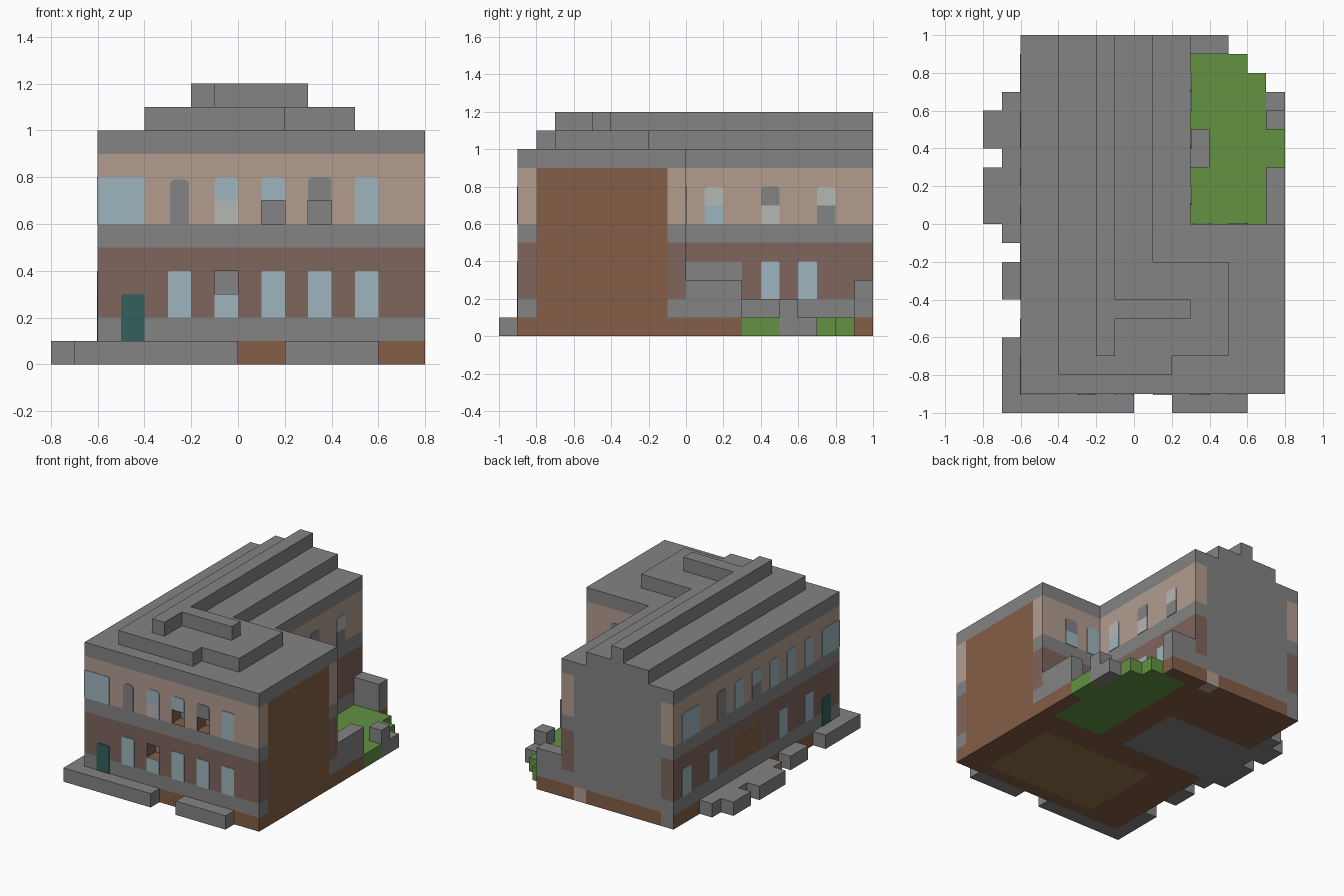
import bpy, bmesh, math
from mathutils import Vector

cube = bpy.data.objects.get("Cube")
if cube:
    bpy.data.objects.remove(cube, do_unlink=True)

# Materials, given as display hex and converted to linear
PALETTE = {"stone grey": "838383", "tan plaster": "B29C8F", "dusky brick": "7E655D",
           "brown brick": "845E46", "window blue": "9DB5BD", "pale grey": "B5B7B5",
           "door teal": "34605C", "grass green": "629242", "olive floor": "94754C"}
MATS = {}
for mat_name, code in PALETTE.items():
    rgb = [int(code[i:i + 2], 16) / 255 for i in (0, 2, 4)]
    colour = [((c + 0.055) / 1.055) ** 2.4 for c in rgb] + [1]
    m = bpy.data.materials.new(mat_name)
    m.use_nodes = True
    m.diffuse_color = colour
    m.node_tree.nodes["Principled BSDF"].inputs["Base Color"].default_value = colour
    MATS[mat_name] = m
NAMES = list(PALETTE)
GREY, TAN, DUSKY, BROWN, BLUE, PALE, TEAL, GREEN, OLIVE = NAMES


def finish(name, bm, mats):
    bmesh.ops.recalc_face_normals(bm, faces=bm.faces)
    me = bpy.data.meshes.new(name)
    bm.to_mesh(me)
    bm.free()
    for n in mats:
        me.materials.append(MATS[n])
    ob = bpy.data.objects.new(name, me)
    bpy.context.collection.objects.link(ob)
    return ob


def prism(name, points, direction, mat):
    """Extrude a flat outline along a direction."""
    bm = bmesh.new()
    face = bm.faces.new([bm.verts.new(p) for p in points])
    ext = bmesh.ops.extrude_face_region(bm, geom=[face])
    moved = [g for g in ext["geom"] if isinstance(g, bmesh.types.BMVert)]
    bmesh.ops.translate(bm, verts=moved, vec=direction)
    return finish(name, bm, [mat])


def box(name, x0, x1, y0, y1, z0, z1, mat):
    outline = [(x0, y0, z0), (x1, y0, z0), (x1, y1, z0), (x0, y1, z0)]
    return prism(name, outline, (0, 0, z1 - z0), mat)


# Wall colouring rules
def band(z):
    for top, mat in ((.1, BROWN), (.2, GREY), (.5, DUSKY), (.6, GREY), (.9, TAN)):
        if z < top:
            return mat
    return GREY


def paint(c, n):
    x, y, z = c
    if n.z > .5:
        return GREY
    if n.z < -.5:
        if -.3 < x < .6 and -.8 < y < -.2:
            return OLIVE
        if x < .1 and 0 < y < .5:
            return GREY
        return TAN if .1 < x < .2 and y > .9 else BROWN
    if n.x > .5:
        if x > .75 and -.8 < y < -.1 and z < .9:
            return BROWN
        if x < .35 and y < .3 and .2 < z < .4:
            return GREY
    if n.x < -.5 and 0 < y < .3 and .2 < z < .4:
        return BROWN
    if n.y > .5 and y > .95:
        if z < .1:
            return TAN if .1 < x < .2 else GREY if x < -.5 else BROWN
        if -.5 < x < .2:
            return GREY
    return band(z)


def wing(name, lo, hi, holes=()):
    """A block cut into a regular grid, painted by rule, with recessed openings."""
    bm = bmesh.new()
    bmesh.ops.create_cube(bm, size=1)
    lo, hi = Vector(lo), Vector(hi)
    for v in bm.verts:
        v.co = [lo[i] + (v.co[i] + .5) * (hi[i] - lo[i]) for i in range(3)]
    for axis in range(3):
        normal = [float(axis == i) for i in range(3)]
        for k in range(1, round((hi[axis] - lo[axis]) * 10)):
            point = lo.copy()
            point[axis] += k / 10
            bmesh.ops.bisect_plane(bm, geom=bm.verts[:] + bm.edges[:] + bm.faces[:],
                                   plane_co=point, plane_no=normal)
    bm.normal_update()
    openings = []
    for f in bm.faces:
        c = f.calc_center_median()
        f.material_index = NAMES.index(paint(c, f.normal))
        if f.normal.y < -.5 and any(abs(c.x - x) < .04 and abs(c.z - z) < .04 for x, z in holes):
            openings.append(f)
    # Push the openings in: brown reveals, grey back
    for f in openings:
        f.material_index = NAMES.index(BROWN)
        new = bmesh.ops.extrude_discrete_faces(bm, faces=[f])["faces"]
        for g in new:
            g.material_index = NAMES.index(GREY)
            bmesh.ops.translate(bm, verts=g.verts[:], vec=(0, .1, 0))
    return finish(name, bm, NAMES)


wing("front_wing", (-.6, -.9, 0), (.8, 0, 1), [(-.05, .35), (.15, .65), (.35, .65)])
wing("rear_wing", (-.6, 0, 0), (.3, 1, 1))

# Stepped roof
LOWER = [(-.4, -.8), (.2, -.8), (.2, -.7), (.5, -.7), (.5, -.2), (.1, -.2), (.1, 1), (-.4, 1)]
UPPER = [(-.2, -.7), (-.1, -.7), (-.1, -.5), (.3, -.5), (.3, -.4), (-.1, -.4), (-.1, 1), (-.2, 1)]
prism("roof_lower_tier", [(x, y, 1) for x, y in LOWER], (0, 0, .1), GREY)
prism("roof_upper_tier", [(x, y, 1.1) for x, y in UPPER], (0, 0, .1), GREY)

# Low stone blocks along the front and the side
box("front_ledge_long", -.7, 0, -1, -.9, 0, .1, GREY)
box("front_ledge_short", .2, .6, -1, -.9, 0, .1, GREY)
for x0, y0, y1 in [(-.7, -.9, -.6), (-.7, -.4, -.2), (-.7, -.1, 0), (-.8, 0, .3),
                   (-.7, .3, .4), (-.8, .4, .6), (-.7, .6, .7)]:
    box("side_ledge", x0, -.6, y0, y1, 0, .1, GREY)
box("front_ledge_corner", -.7, -.6, -1, -.9, 0, .1, GREY)

# Garden with its walls
LAWN = [(.3, 0), (.7, 0), (.7, .3), (.8, .3), (.8, .5), (.7, .5), (.7, .8), (.6, .8), (.6, .9), (.3, .9)]
prism("lawn", [(x, y, 0) for x, y in LAWN], (0, 0, .1), GREEN)
box("garden_wall_base", .7, .8, 0, .3, 0, .1, BROWN)
box("garden_wall", .7, .8, 0, .3, .1, .3, GREY)
box("gate_post", .7, .8, .5, .6, 0, .2, GREY)
box("gate_step", .7, .8, .6, .7, 0, .1, GREY)
box("garden_step", .3, .4, .3, .5, .1, .2, GREY)
box("back_wall_base", .3, .5, .9, 1, 0, .1, BROWN)
box("back_wall", .3, .5, .9, 1, .1, .3, GREY)

# Thin window and door plates, as (origin, along, outward)
WALLS = {"front": ((0, -.9, 0), (1, 0, 0), (0, -1, 0)),
         "side": ((-.6, 0, 0), (0, 1, 0), (-1, 0, 0)),
         "court": ((.3, 0, 0), (0, 1, 0), (1, 0, 0)),
         "wing_back": ((0, 0, 0), (1, 0, 0), (0, 1, 0))}


def plate(name, wall, a0, a1, z0, z1, mat, r=.02):
    origin, along, out = (Vector(v) for v in WALLS[wall])
    outline = [(a0, z0), (a1, z0)]
    if r:
        for cx, start in ((a1 - r, 0), (a0 + r, 90)):
            for step in (0, 30, 60, 90):
                t = math.radians(start + step)
                outline.append((cx + r * math.cos(t), z1 - r + r * math.sin(t)))
    else:
        outline += [(a1, z1), (a0, z1)]
    points = [origin + along * a + Vector((0, 0, z)) for a, z in outline]
    return prism(wall + "_" + name, points, out * .004, mat)


def split_window(wall, a, z, top, bottom):
    """Window of two stacked panes; None leaves one out."""
    if top:
        plate("window_top", wall, a, a + .1, z + .1, z + .2, top)
    if bottom:
        plate("window_bottom", wall, a, a + .1, z, z + .1, bottom, 0)


# Front
for a in (-.3, .1, .3, .5):
    plate("lower_window", "front", a, a + .1, .2, .4, BLUE, .01)
split_window("front", -.1, .2, None, BLUE)
plate("wide_window", "front", -.6, -.4, .6, .8, BLUE, 0)
plate("blank_window", "front", -.29, -.21, .6, .79, GREY)
split_window("front", -.1, .6, BLUE, PALE)
split_window("front", .1, .6, BLUE, None)
split_window("front", .3, .6, GREY, None)
plate("end_window", "front", .5, .6, .6, .8, BLUE, .01)
plate("door", "front", -.5, -.4, .1, .3, TEAL, .01)

# Long side
for a in (.8, .5, -.3, -.6):
    plate("lower_window", "side", a, a + .1, .2, .4, BLUE, .01)
for a in (-.9, .7):
    plate("wide_window", "side", a, a + .2, .6, .8, BLUE, .01)
for a in (-.6, -.4, -.2, .2):
    plate("upper_window", "side", a, a + .1, .6, .8, BLUE)
split_window("side", 0, .6, BLUE, GREY)
split_window("side", .4, .6, GREY, GREY)
plate("door", "side", -.8, -.7, .1, .3, TEAL, .01)

# Courtyard
for a in (.4, .6):
    plate("lower_window", "court", a, a + .1, .2, .4, BLUE, .01)
split_window("court", .1, .6, PALE, BLUE)
split_window("court", .4, .6, GREY, PALE)
split_window("court", .7, .6, PALE, GREY)
split_window("wing_back", .5, .6, GREY, BLUE)
split_window("wing_back", .31, .6, BLUE, BLUE)
